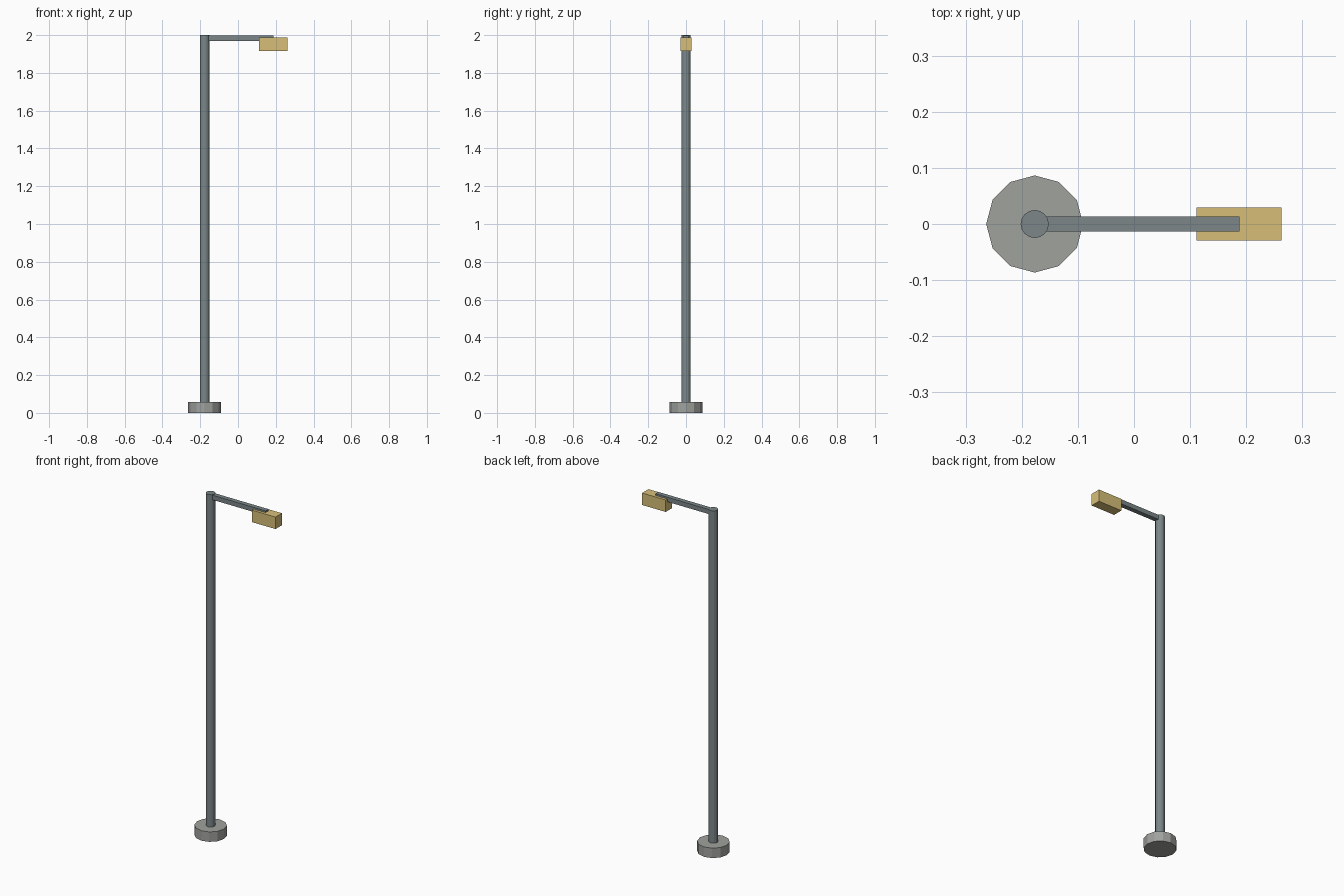
import bpy, math

if "Cube" in bpy.data.objects:
    bpy.data.objects.remove(bpy.data.objects["Cube"])

def material(name, color):
    m = bpy.data.materials.new(name)
    m.diffuse_color = color
    m.use_nodes = True
    m.node_tree.nodes["Principled BSDF"].inputs["Base Color"].default_value = m.diffuse_color
    return m

def cylinder(name, sides, r, x, z0, z1, mat):
    bpy.ops.mesh.primitive_cylinder_add(vertices=sides, radius=r, depth=z1 - z0,
                                        location=(x, 0, (z0 + z1) / 2))
    o = bpy.context.object
    o.name = name
    o.data.materials.append(mat)
    return o

def box(name, x0, x1, width, z0, z1, mat):
    bpy.ops.mesh.primitive_cube_add(size=1, location=((x0 + x1) / 2, 0, (z0 + z1) / 2))
    o = bpy.context.object
    o.name = name
    o.scale = (x1 - x0, width, z1 - z0)
    bpy.ops.object.transform_apply(location=False, rotation=False, scale=True)
    o.data.materials.append(mat)
    return o

concrete = material("concrete", (0.35, 0.36, 0.34, 1))
steel = material("steel", (0.2, 0.24, 0.25, 1))
lamp_yellow = material("lamp_yellow", (0.68, 0.52, 0.19, 1))

POLE_X = -0.177

# Twelve-sided footing and upright pole
cylinder("base", 12, 0.0865, POLE_X, 0, 0.058, concrete)
cylinder("pole", 16, 0.025, POLE_X, 0.03, 2.0, steel)

# Arm reaching out from just below the pole top
box("arm", POLE_X, 0.188, 0.027, 1.97, 1.997, steel)

# Lamp head hanging at the arm's end
box("lamp_head", 0.111, 0.263, 0.059, 1.917, 1.987, lamp_yellow)
